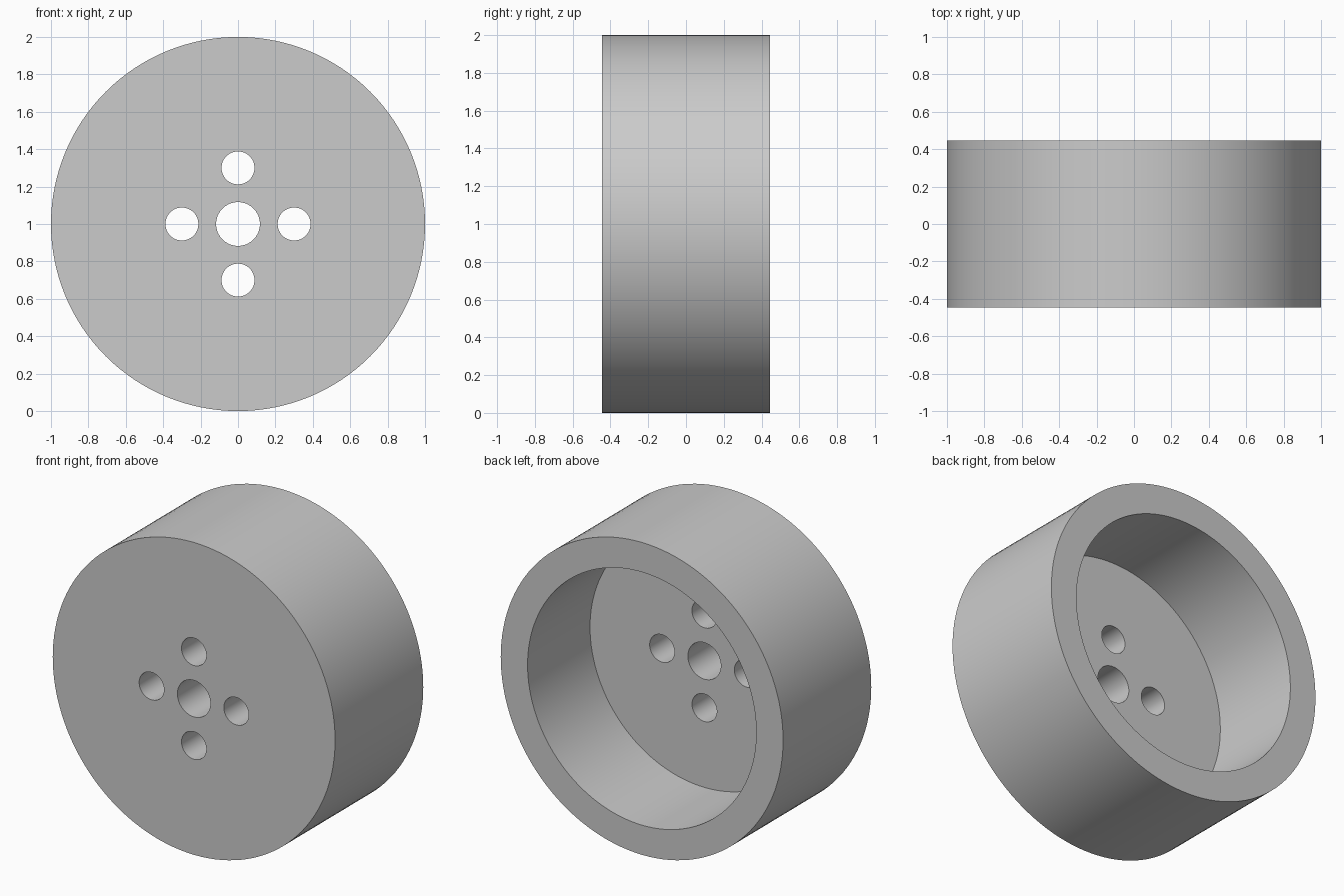
import bpy
from math import pi, cos, sin

cube = bpy.data.objects.get("Cube")
if cube:
    bpy.data.objects.remove(cube, do_unlink=True)

RADIUS, HALF_WIDTH = 1.0, 0.446
INNER_RADIUS, FLOOR = 0.81, 0.26
HUB_RADIUS, BOLT_RADIUS, BOLT_CIRCLE = 0.117, 0.088, 0.30

grey = bpy.data.materials.new("light grey")
grey.use_nodes = True
colour = (0.6, 0.6, 0.6, 1)
grey.diffuse_color = colour
grey.node_tree.nodes["Principled BSDF"].inputs["Base Color"].default_value = colour


def cylinder(name, radius, y0, y1, x=0, z=RADIUS, sides=64):
    """Cylinder lying along y, from y0 to y1."""
    bpy.ops.mesh.primitive_cylinder_add(
        vertices=sides, radius=radius, depth=y1 - y0,
        location=(x, (y0 + y1) / 2, z), rotation=(pi / 2, 0, 0))
    obj = bpy.context.object
    obj.name = name
    obj.data.materials.append(grey)
    return obj


# Solid drum
wheel = cylinder("wheel_drum", RADIUS, -HALF_WIDTH, HALF_WIDTH, sides=128)

# Rear cavity, centre bore and four bolt holes
cutters = [
    cylinder("cavity_cutter", INNER_RADIUS, FLOOR - HALF_WIDTH, 1, sides=128),
    cylinder("bore_cutter", HUB_RADIUS, -1, 0.5),
]
for i in range(4):
    a = i * pi / 2
    cutters.append(cylinder("bolt_cutter", BOLT_RADIUS, -1, 0.5,
                            BOLT_CIRCLE * cos(a), RADIUS + BOLT_CIRCLE * sin(a)))

bpy.ops.object.select_all(action="DESELECT")
wheel.select_set(True)
bpy.context.view_layer.objects.active = wheel
for cutter in cutters:
    cutter.hide_render = True
    cut = wheel.modifiers.new(cutter.name, "BOOLEAN")
    cut.operation = "DIFFERENCE"
    cut.solver = "EXACT"
    cut.object = cutter
    bpy.ops.object.modifier_apply(modifier=cut.name)
for cutter in cutters:
    bpy.data.objects.remove(cutter, do_unlink=True)

# Smooth walls, crisp rims
bpy.ops.object.shade_smooth_by_angle(angle=pi / 6)
